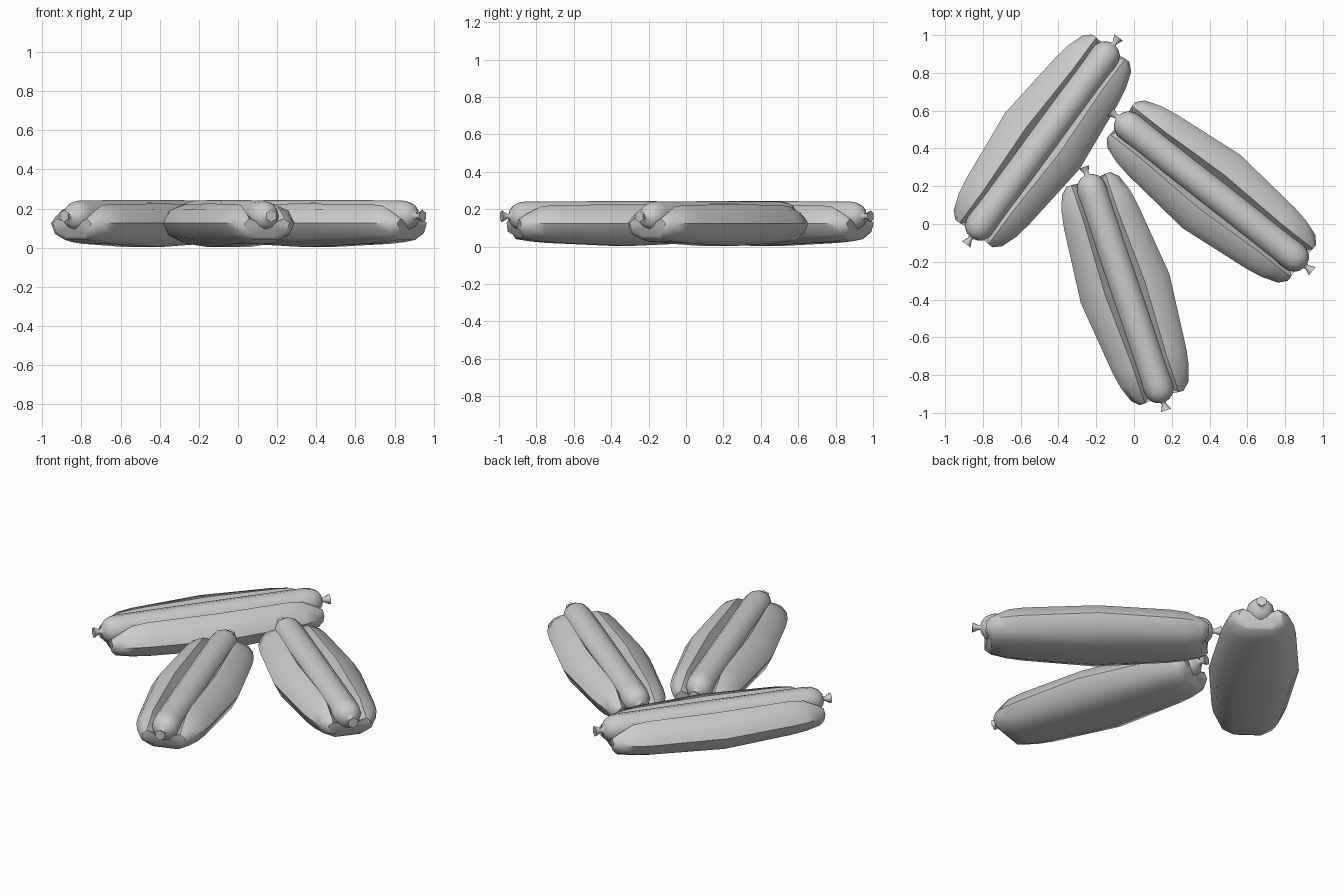
import bpy, bmesh, math
from mathutils import Matrix, Vector

if "Cube" in bpy.data.objects:
    bpy.data.objects.remove(bpy.data.objects["Cube"])


def loft(name, rings, matrix, angle):
    # Skin a list of closed rings and cap both ends
    bm = bmesh.new()
    loops = [[bm.verts.new(p) for p in ring] for ring in rings]
    n = len(loops[0])
    for a, b in zip(loops, loops[1:]):
        for i in range(n):
            j = (i + 1) % n
            bm.faces.new((a[i], a[j], b[j], b[i]))
    for ring, way in ((loops[0], 1), (loops[-1], -1)):
        centre = bm.verts.new(sum((v.co for v in ring), Vector()) / n)
        for i in range(n):
            bm.faces.new((ring[i], ring[(i + 1) % n], centre)[::way])
    bmesh.ops.recalc_face_normals(bm, faces=bm.faces)
    mesh = bpy.data.meshes.new(name)
    bm.to_mesh(mesh)
    bm.free()
    ob = bpy.data.objects.new(name, mesh)
    bpy.context.collection.objects.link(ob)
    ob.matrix_world = matrix
    bpy.ops.object.select_all(action='DESELECT')
    ob.select_set(True)
    bpy.context.view_layer.objects.active = ob
    bpy.ops.object.shade_smooth_by_angle(angle=math.radians(angle))
    return ob


def bun_ring(u, w, bottom, ridge, groove):
    # Half cross-section from underside to ridge, mirrored, with a groove on top
    mid = 0.125
    half = [(0.45 * w, bottom),
            (0.84 * w, bottom + (mid - bottom) * 0.36),
            (w, mid),
            (0.82 * w, mid + (ridge - mid) * 0.72),
            (max(0.095, 0.45 * w), ridge),
            (0.06, (ridge + groove) / 2)]
    pts = half + [(0, groove)] + [(-v, z) for v, z in reversed(half)]
    # The end faces step back around the sausage
    return [(u - math.copysign(0.03, u) * (abs(u) > 0.58 and abs(v) < 0.065), v, z)
            for v, z in pts]


def sausage_ring(u, r, spike=0.0):
    n = 12
    ring = []
    for i in range(n):
        a = math.tau * i / n
        odd = i % 2
        ring.append((u + math.copysign(spike * (1 if odd else -1), u),
                     r * (1.25 if odd and spike else 1) * math.cos(a),
                     0.162 + r * (1.25 if odd and spike else 1) * math.sin(a)))
    return ring


# half-length stations, mirrored about the middle
bun_half = [(0.61, 0.122, 0.055, 0.150, 0.095),
            (0.575, 0.160, 0.040, 0.172, 0.09),
            (0.49, 0.190, 0.028, 0.215, 0.09),
            (0.40, 0.206, 0.020, 0.223, 0.09)]
bun_stations = ([(-s[0],) + s[1:] for s in bun_half]
                + [(0, 0.247, 0.003, 0.225, 0.09)] + bun_half[::-1])

sausage_half = [(0.668, 0.026, 0.012), (0.645, 0.012), (0.634, 0.016),
                (0.628, 0.036), (0.61, 0.060), (0.575, 0.076), (0.53, 0.08)]
sausage_stations = ([(-s[0],) + s[1:] for s in sausage_half]
                    + [(0, 0.081)] + sausage_half[::-1])

# three hot dogs lying in a pinwheel: centre and heading
layout = [("left", -0.485, 0.440, 53.6),
          ("right", 0.410, 0.172, -38.3),
          ("front", -0.047, -0.342, -71.4)]
for side, x, y, turn in layout:
    place = Matrix.Translation((x, y, 0)) @ Matrix.Rotation(math.radians(turn), 4, 'Z')
    loft(side + "_bun", [bun_ring(*s) for s in bun_stations], place, 50)
    loft(side + "_sausage", [sausage_ring(*s) for s in sausage_stations], place, 60)
